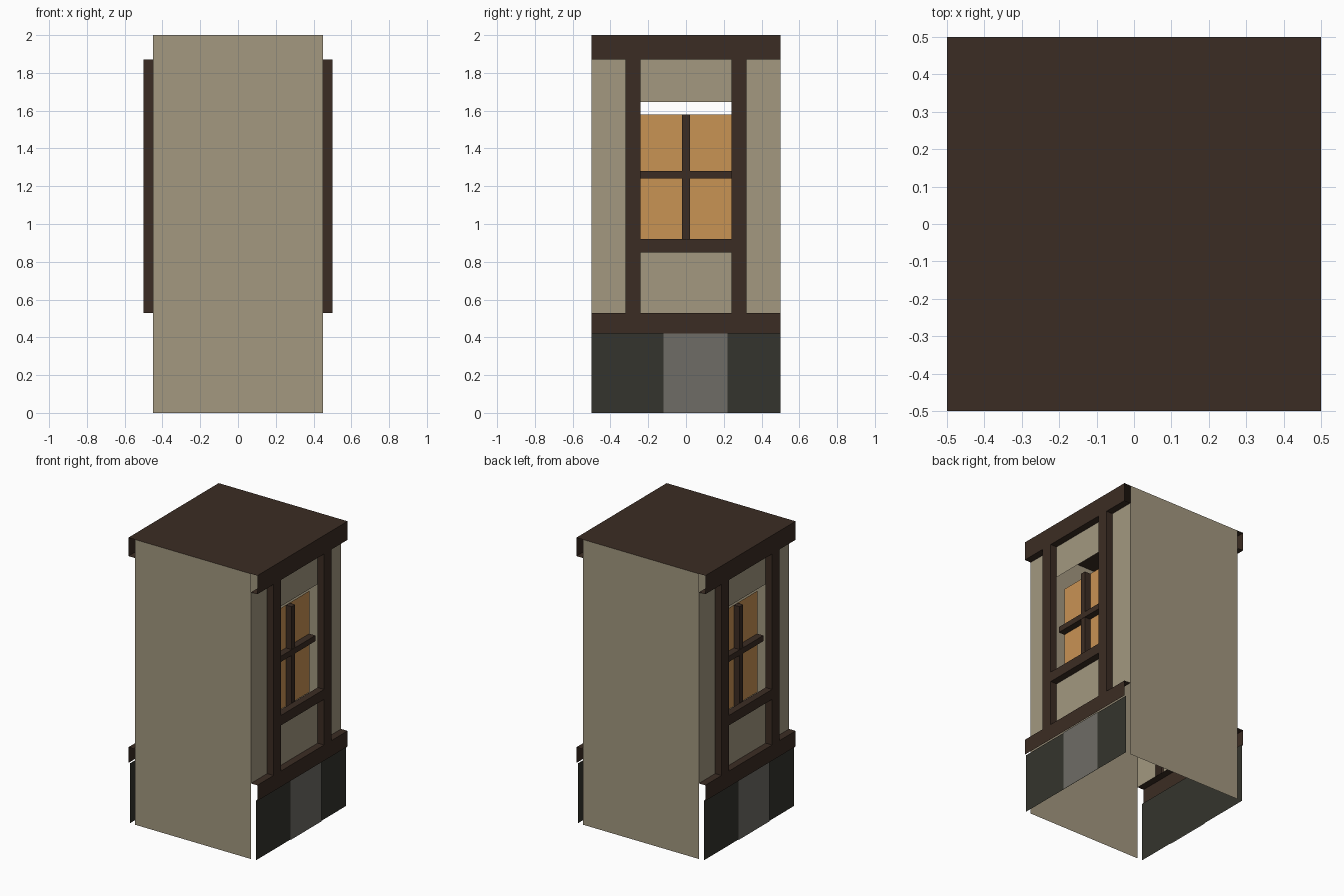
import bpy
import bmesh
from mathutils import Matrix, Vector

cube = bpy.data.objects.get("Cube")
if cube:
    bpy.data.objects.remove(cube, do_unlink=True)


def material(name, rgb):
    """Flat material from 0-255 display values, stored as linear."""
    linear = [((c / 255 + 0.055) / 1.055) ** 2.4 for c in rgb]
    mat = bpy.data.materials.new(name)
    mat.use_nodes = True
    mat.diffuse_color = (*linear, 1)
    mat.node_tree.nodes["Principled BSDF"].inputs["Base Color"].default_value = (*linear, 1)
    return mat


plaster = material("plaster", (163, 152, 128))
timber = material("dark_timber", (59, 44, 35))
dark_stone = material("dark_stone", (52, 52, 45))
grey_stone = material("grey_stone", (110, 108, 102))
amber = material("amber_glass", (201, 147, 84))

DIRECTIONS = {"right": (1, 0, 0), "left": (-1, 0, 0), "back": (0, 1, 0),
              "front": (0, -1, 0), "top": (0, 0, 1), "bottom": (0, 0, -1)}


def shell(name, mat, xs, ys, zs, sides, turn=Matrix()):
    """Box that keeps only the listed sides."""
    bm = bmesh.new()
    bmesh.ops.create_cube(bm, size=1)
    keep = [Vector(DIRECTIONS[s]) for s in sides.split()]
    drop = [f for f in bm.faces if not any(f.normal.dot(k) > 0.9 for k in keep)]
    bmesh.ops.delete(bm, geom=drop, context="FACES")
    size = [b - a for a, b in (xs, ys, zs)]
    centre = Vector([(a + b) / 2 for a, b in (xs, ys, zs)])
    bm.transform(turn @ Matrix.Translation(centre) @ Matrix.Diagonal((*size, 1)))
    mesh = bpy.data.meshes.new(name)
    bm.to_mesh(mesh)
    bm.free()
    mesh.materials.append(mat)
    obj = bpy.data.objects.new(name, mesh)
    bpy.context.collection.objects.link(obj)


WALL, FACE = 0.45, 0.5             # wall plane and timber face
DEPTH = (WALL, FACE)
FULL = (-0.5, 0.5)
POST_IN, POST_OUT = 0.24, 0.32     # post edges
OPENING = (-POST_IN, POST_IN)
BASE, RAIL, HEAD, TOP = 0.42, 0.53, 1.87, 2.0
SILL = (0.85, 0.92)

# Roof slab
shell("roof", timber, FULL, FULL, (HEAD, TOP), "top")

# Each half is the other one turned half way round
for label, angle in (("left", 0), ("right", 3.14159265)):
    turn = Matrix.Rotation(angle, 4, "Z")

    def part(name, mat, xs, ys, zs, sides):
        shell(f"{label}_{name}", mat, xs, ys, zs, sides, turn)

    # Plain end wall
    part("end_wall", plaster, (-WALL, WALL), FULL, (0, TOP), "front")

    # Stone footing with a paler block
    part("footing", dark_stone, (WALL, 0.488), FULL, (0, BASE), "right")
    part("pale_block", grey_stone, (WALL, 0.493), (-0.12, 0.22), (0, BASE), "right")

    # Horizontal timbers
    part("lower_rail", timber, DEPTH, FULL, (BASE, RAIL), "right top")
    part("fascia", timber, DEPTH, FULL, (HEAD, TOP), "right bottom")
    part("window_sill", timber, DEPTH, OPENING, SILL, "right top bottom")

    # Posts and the plaster beside them
    for place, sign in (("front", -1), ("back", 1)):
        post = sorted((sign * POST_IN, sign * POST_OUT))
        strip = sorted((sign * POST_OUT, sign * 0.5))
        part(f"{place}_post", timber, DEPTH, post, (RAIL, HEAD), "right front back")
        part(f"{place}_plaster", plaster, (0, WALL), strip, (RAIL, HEAD), "right")

    # Plaster below and above the window
    part("lower_panel", plaster, (0, WALL), OPENING, (RAIL, SILL[0]), "right")
    part("upper_panel", plaster, (0, WALL), OPENING, (1.645, HEAD), "right")

    # Recessed window with crossing bars
    part("window_glass", amber, (0, 0.385), OPENING, (0.87, 1.58), "right")
    part("upright_bar", timber, (0.385, 0.43), (-0.02, 0.02), (0.87, 1.58),
         "right front back top")
    part("cross_bar", timber, (0.385, 0.432), OPENING, (1.24, 1.28),
         "right front back top bottom")
